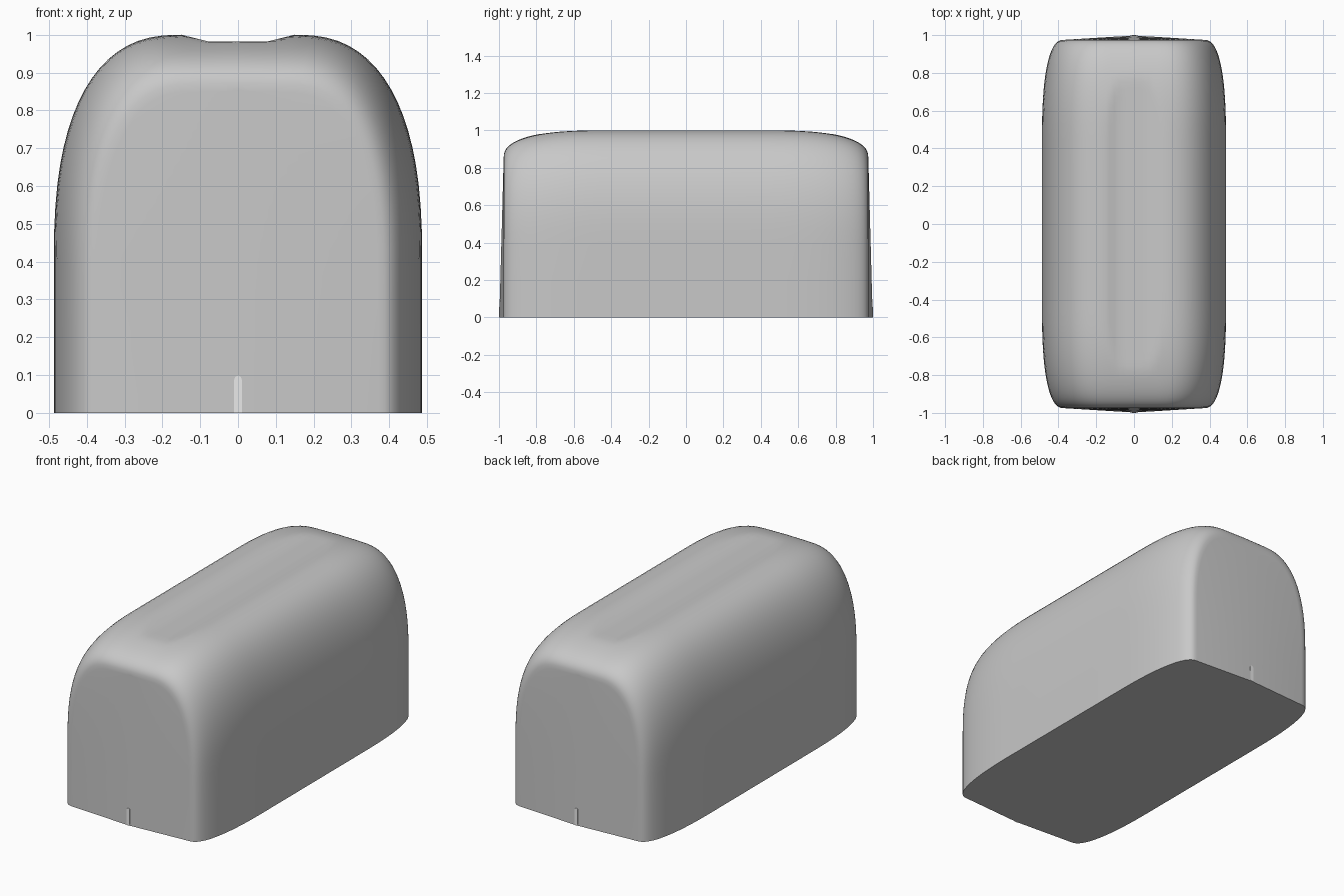
import bpy, bmesh, math

if "Cube" in bpy.data.objects:
    bpy.data.objects.remove(bpy.data.objects["Cube"])


def material(name, value):
    m = bpy.data.materials.new(name)
    m.diffuse_color = (value, value, value, 1)
    m.use_nodes = True
    m.node_tree.nodes["Principled BSDF"].inputs["Base Color"].default_value = m.diffuse_color
    return m


def finish(bm, name, mat, angle):
    bmesh.ops.recalc_face_normals(bm, faces=bm.faces[:])
    mesh = bpy.data.meshes.new(name)
    bm.to_mesh(mesh)
    bm.free()
    mesh.materials.append(mat)
    ob = bpy.data.objects.new(name, mesh)
    bpy.context.collection.objects.link(ob)
    bpy.ops.object.select_all(action='DESELECT')
    ob.select_set(True)
    bpy.context.view_layer.objects.active = ob
    bpy.ops.object.shade_smooth_by_angle(angle=math.radians(angle))
    return ob


def rounded(steps):
    # soft quarter curve, from (1, 0) to (0, 1)
    out = []
    for i in range(steps + 1):
        t = i / steps * math.pi / 2
        out.append((max(0, math.cos(t)) ** 0.8, math.sin(t) ** 0.8))
    return out


END_Y, END_H, BULGE = 0.975, 0.85, 0.023


def end_y(z):
    # centre line of the end wall, leaning out towards the ground
    return END_Y + BULGE * (1 - z / END_H)


def groove(x):
    # shallow trough along the roof
    return 0.982 + 0.018 * min(1, max(0, (abs(x) - 0.08) / 0.07))


# Half cross-section: straight side, rounded shoulder, flat roof
half = [(0.487, 0), (0.487, 0.2)]
half += [(0.15 + 0.337 * c, 0.4 + 0.6 * s) for c, s in rounded(18)]
half += [(x, 1 + 0.002 * (1 - x / 0.15)) for x in (0.13, 0.105, 0.08, 0.04, 0)]
n = len(half)
profile = half + [(-x, z) for x, z in reversed(half[:-1])]

# Stations along y: (position, width and height swell)
corner = [(0.45 + 0.525 * s, c) for c, s in rounded(18)]
stations = [(-y, f) for y, f in reversed(corner)]
stations += [(-0.225, 1), (0, 1), (0.225, 1)] + corner

# Body shell lofted through the stations
bm = bmesh.new()
rings = []
for y, f in stations:
    w = (0.37 + 0.117 * f) / 0.487
    h = END_H + 0.15 * f
    ring = []
    for x, z in profile:
        z *= h
        if abs(x) < 0.1501:
            z = min(z, groove(x))
        ring.append(bm.verts.new((x * w, y, z)))
    rings.append(ring)
for a, b in zip(rings, rings[1:]):
    for i in range(len(profile) - 1):
        bm.faces.new((a[i], a[i + 1], b[i + 1], b[i]))

# End walls with a slight ridge in the middle
mids = []
for ring, side in ((rings[0], -1), (rings[-1], 1)):
    mid = [bm.verts.new((0, side * end_y(ring[k].co.z), ring[k].co.z))
           for k in range(n - 1)] + [ring[n - 1]]
    mids.append(mid[0])
    for k in range(n - 1):
        for e0, e1 in ((ring[k], ring[k + 1]), (ring[-1 - k], ring[-2 - k])):
            if k == n - 2:
                bm.faces.new((e0, e1, mid[k]))
            else:
                bm.faces.new((e0, e1, mid[k + 1], mid[k]))

# Flat underside
bm.faces.new([r[0] for r in rings] + [mids[1]]
             + [r[-1] for r in reversed(rings)] + [mids[0]])
finish(bm, "body", material("mid grey", 0.58), 30)

# Narrow round-topped slot plates at both ends
white = material("white", 1.0)
outline = [(0.01, 0)] + [(0.01 * math.cos(i * math.pi / 8),
                          0.088 + 0.01 * math.sin(i * math.pi / 8))
                         for i in range(9)] + [(-0.01, 0)]
for name, side in (("front_slot", -1), ("back_slot", 1)):
    bm = bmesh.new()
    outer = [bm.verts.new((x, side * (end_y(z) + 0.002), z)) for x, z in outline]
    inner = [bm.verts.new((x, side * (end_y(z) - 0.006), z)) for x, z in outline]
    bm.faces.new(outer)
    bm.faces.new(inner)
    for i in range(len(outline)):
        j = (i + 1) % len(outline)
        bm.faces.new((outer[i], outer[j], inner[j], inner[i]))
    finish(bm, name, white, 30)
